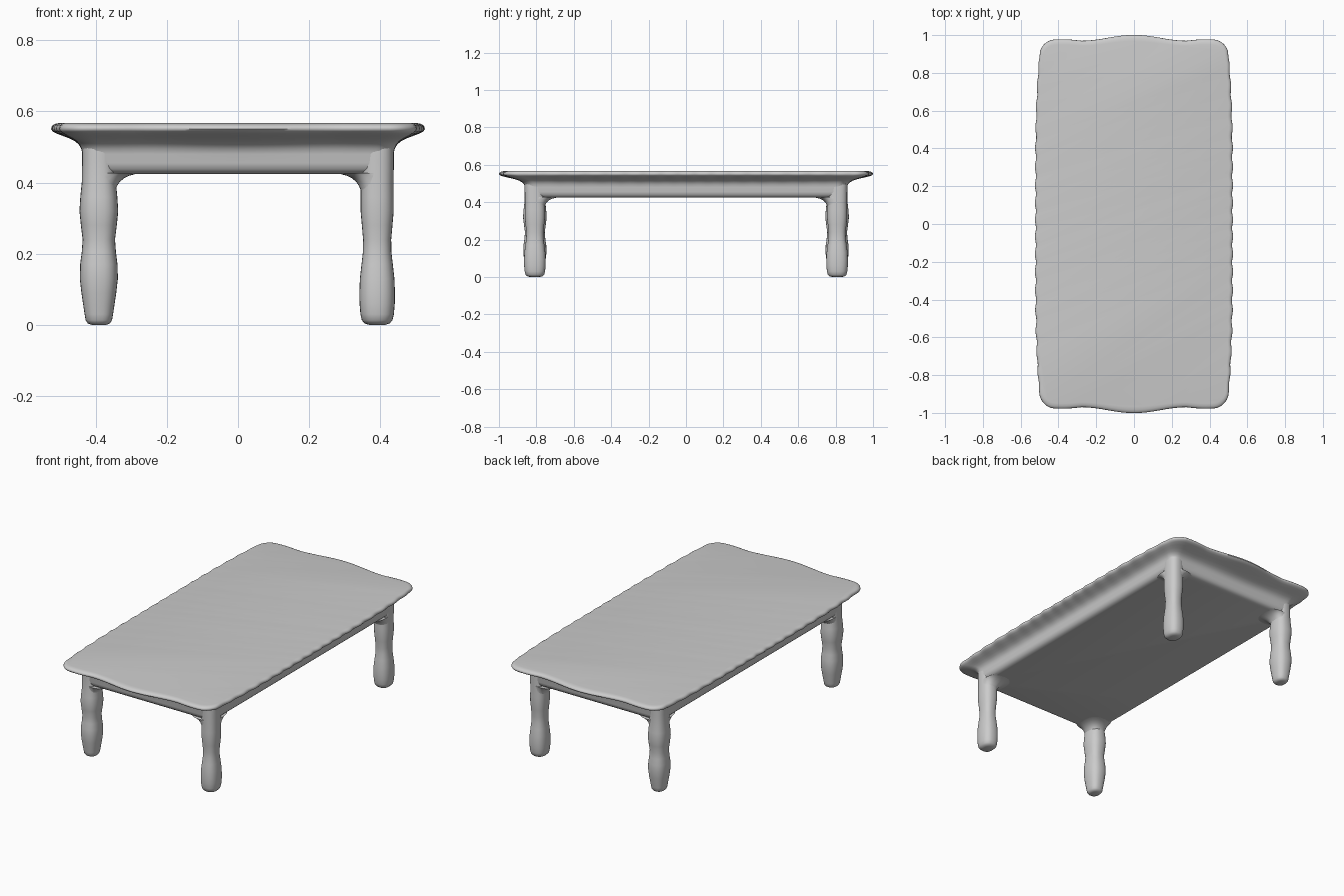
import bpy, bmesh, math

if "Cube" in bpy.data.objects:
    bpy.data.objects.remove(bpy.data.objects["Cube"])

grey = bpy.data.materials.new("plain_grey")
grey.diffuse_color = (0.6, 0.6, 0.6, 1)
grey.use_nodes = True
grey.node_tree.nodes["Principled BSDF"].inputs["Base Color"].default_value = grey.diffuse_color


def loft(name, rings):
    """Skin a stack of equal-length closed rings and cap both ends."""
    bm = bmesh.new()
    loops = [[bm.verts.new(p) for p in ring] for ring in rings]
    n = len(loops[0])
    for a, b in zip(loops, loops[1:]):
        for i in range(n):
            j = (i + 1) % n
            bm.faces.new((a[i], a[j], b[j], b[i]))
    bm.faces.new(loops[0][::-1])
    bm.faces.new(loops[-1])
    bmesh.ops.recalc_face_normals(bm, faces=bm.faces)
    me = bpy.data.meshes.new(name)
    bm.to_mesh(me)
    bm.free()
    me.materials.append(grey)
    ob = bpy.data.objects.new(name, me)
    bpy.context.collection.objects.link(ob)
    bpy.context.view_layer.objects.active = ob
    ob.select_set(True)
    bpy.ops.object.shade_smooth_by_angle(angle=math.radians(50))
    ob.select_set(False)
    return ob


def end_bulge(x):
    """Serpentine curve of the short ends."""
    x = abs(x)
    if x < 0.28:
        return 0.031 * math.cos(math.pi * x / 0.56) ** 2
    return 0.008 * math.sin(min(1, (x - 0.28) / 0.2) * math.pi)


def side_wave(y):
    """Bowed long sides with small hand-cut ripples."""
    t = min(1, abs(y) / 0.97)
    bow = 0.03 * (1 - t ** 4)
    return bow + 0.003 * math.sin(y * 2 * math.pi / 0.1 + 1.5 * math.sin(5 * y)) * (1 - t ** 6)


def outline(z, hx, hy, r, wave):
    """Rounded rectangle, blended towards the wavy outline."""
    pts = []
    corners = [(1, -1), (1, 1), (-1, 1), (-1, -1)]
    for k, (sx, sy) in enumerate(corners):
        cx, cy = sx * (hx - r), sy * (hy - r)
        arc = [(cx + r * math.cos(a), cy + r * math.sin(a))
               for a in [math.radians(-90 + 90 * k + 11.25 * i) for i in range(9)]]
        pts += arc
        nx, ny = corners[(k + 1) % 4]
        a0 = math.radians(90 * k)
        end = (nx * (hx - r) + r * math.cos(a0), ny * (hy - r) + r * math.sin(a0))
        n = 160 if k % 2 == 0 else 40
        for i in range(1, n):
            t = i / n
            pts.append((arc[-1][0] + (end[0] - arc[-1][0]) * t,
                        arc[-1][1] + (end[1] - arc[-1][1]) * t))
    return [(x + wave * side_wave(y) * x / hx, y + wave * end_bulge(x) * y / hy, z)
            for x, y in pts]


# Table top flowing down into the solid apron
rings = [outline(0.424, 0.405, 0.828, 0.03, 0),
         outline(0.428, 0.420, 0.843, 0.04, 0),
         outline(0.438, 0.431, 0.854, 0.05, 0),
         outline(0.455, 0.436, 0.859, 0.05, 0),
         outline(0.480, 0.437, 0.860, 0.05, 0)]
for z, t in [(0.495, 0.04), (0.507, 0.12), (0.516, 0.24), (0.524, 0.42), (0.531, 0.63),
             (0.538, 0.84), (0.544, 0.96), (0.550, 1.0), (0.556, 0.99), (0.561, 0.95),
             (0.565, 0.87), (0.567, 0.76)]:
    rings.append(outline(z, 0.437 + 0.055 * t, 0.860 + 0.110 * t, 0.05 + 0.015 * t, t))
loft("table_top_and_apron", rings)


def section(z, cx, cy, hx, hy):
    """Softly squared leg section."""
    ring = []
    for i in range(28):
        a = math.tau * i / 28
        c, s = math.cos(a), math.sin(a)
        ring.append((cx + hx * math.copysign(abs(c) ** 0.8, c),
                     cy + hy * math.copysign(abs(s) ** 0.8, s), z))
    return ring


# Leg profiles as (height, half width)
right_profile = [(0, .022), (.004, .035), (.013, .043), (.03, .047), (.06, .0495), (.09, .050),
                 (.13, .0485), (.17, .044), (.205, .040), (.24, .0395), (.28, .043),
                 (.32, .0465), (.36, .0465), (.40, .046), (.46, .047), (.51, .047)]
left_profile = [(0, .020), (.004, .031), (.013, .037), (.03, .040), (.06, .0445), (.09, .049),
                (.13, .0535), (.17, .0525), (.205, .048), (.24, .0455), (.28, .0505),
                (.32, .0545), (.36, .052), (.40, .048), (.46, .047), (.51, .047)]
# Curved bracket where the leg meets the apron, growing inwards only
bracket = [(.375, .045), (.39, .048), (.402, .052), (.412, .058), (.419, .065),
           (.424, .074), (.427, .085)]

for sx, side, profile in ((1, "right", right_profile), (-1, "left", left_profile)):
    for sy, end in ((-1, "front"), (1, "back")):
        x, y = sx * 0.391, sy * 0.808
        loft(f"{end}_{side}_leg",
             [section(z, x, y, w, w * 1.16) for z, w in profile])
        loft(f"{end}_{side}_leg_bracket",
             [section(z, x - sx * (w - .045), y - sy * (w - .045), w, w * 1.13)
              for z, w in bracket])
